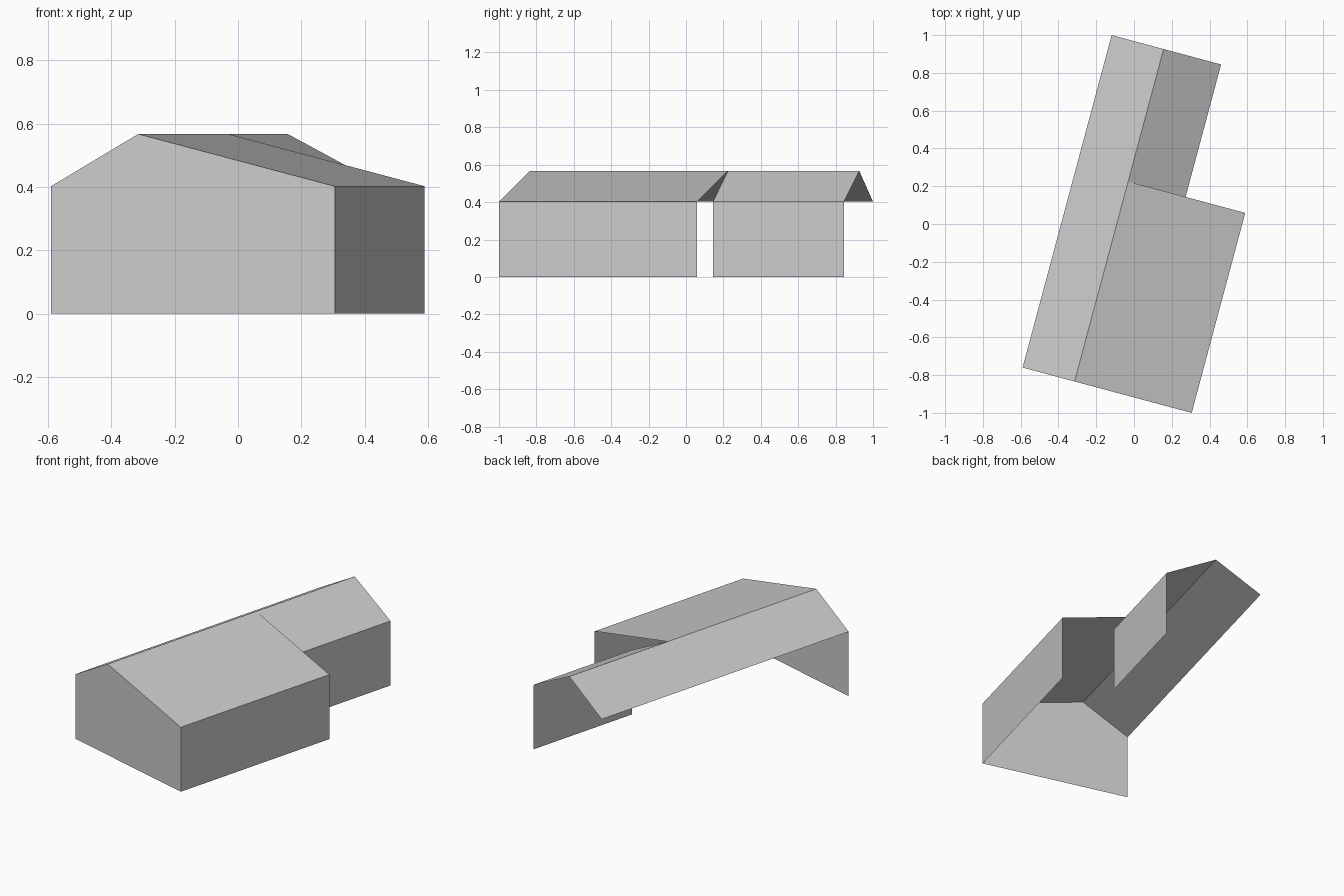
import bpy, bmesh, math
from mathutils import Matrix, Vector

if "Cube" in bpy.data.objects:
    bpy.data.objects.remove(bpy.data.objects["Cube"])

# Plan sizes in the building's own frame: u across, v along the ridge
RIDGE_U, BACK_W, FRONT_W = 0.285, 0.600, 0.927
FRONT_L, TOTAL_L = 1.096, 1.822
EAVE, RIDGE = 0.402, 0.567
PLACE = Matrix.Translation((-0.590, -0.760, 0)) @ Matrix.Rotation(math.radians(-15), 4, 'Z')

grey = bpy.data.materials.new("plain grey")
grey.diffuse_color = (0.6, 0.6, 0.6, 1)
grey.use_nodes = True
grey.node_tree.nodes["Principled BSDF"].inputs["Base Color"].default_value = grey.diffuse_color


def panel(name, *faces):
    """Thin sheet made of one or more flat polygons."""
    bm = bmesh.new()
    for pts in faces:
        bm.faces.new([bm.verts.new(PLACE @ Vector(p)) for p in pts])
    bmesh.ops.remove_doubles(bm, verts=bm.verts, dist=1e-4)
    me = bpy.data.meshes.new(name)
    bm.to_mesh(me)
    bm.free()
    me.materials.append(grey)
    bpy.context.collection.objects.link(bpy.data.objects.new(name, me))


def slope(u0, z0, u1, z1, v0, v1):
    return [(u0, v0, z0), (u1, v0, z1), (u1, v1, z1), (u0, v1, z0)]


# Roof: a long left slope, a wide right slope in front, a narrow one behind
panel("left_roof",
      slope(0, EAVE, RIDGE_U, RIDGE, 0, FRONT_L),
      slope(0, EAVE, RIDGE_U, RIDGE, FRONT_L, TOTAL_L))
panel("front_right_roof", slope(RIDGE_U, RIDGE, FRONT_W, EAVE, 0, FRONT_L))
panel("back_right_roof", slope(RIDGE_U, RIDGE, BACK_W, EAVE, FRONT_L, TOTAL_L))

# Walls: front gable and the two right-hand side walls, the rest left open
panel("front_gable_wall", [(0, 0, 0), (FRONT_W, 0, 0), (FRONT_W, 0, EAVE),
                           (RIDGE_U, 0, RIDGE), (0, 0, EAVE)])
panel("front_right_wall", slope(FRONT_W, EAVE, FRONT_W, 0, 0, FRONT_L))
panel("back_right_wall", slope(BACK_W, EAVE, BACK_W, 0, FRONT_L, TOTAL_L))
